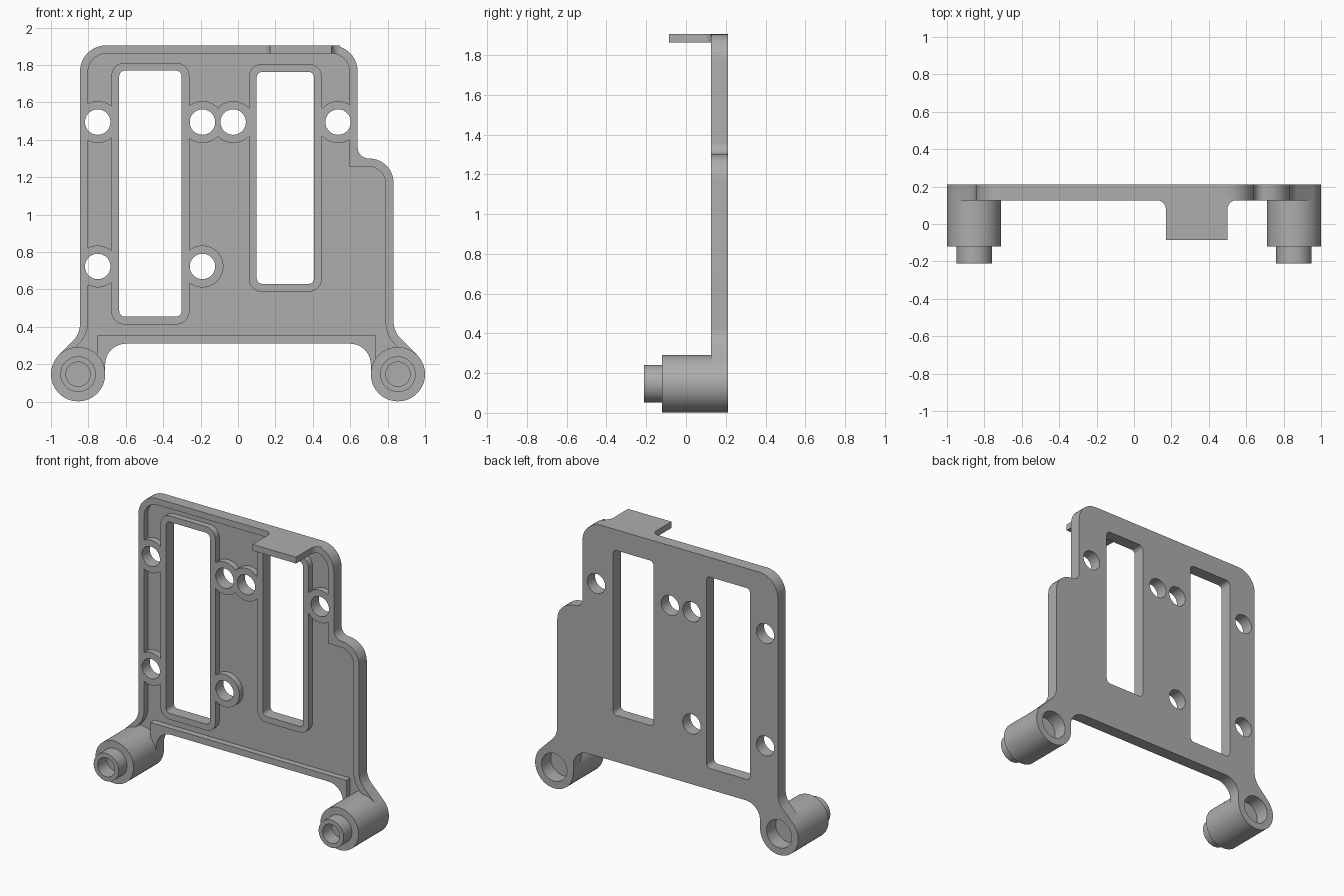
import bpy
import bmesh
import math
from mathutils import Vector, Matrix

if "Cube" in bpy.data.objects:
    bpy.data.objects.remove(bpy.data.objects["Cube"])

grey = bpy.data.materials.new("plain_grey")
grey.use_nodes = True
grey.diffuse_color = (0.42, 0.42, 0.42, 1)
grey.node_tree.nodes["Principled BSDF"].inputs["Base Color"].default_value = grey.diffuse_color

FRONT, FLOOR, BACK = 0.126, 0.168, 0.21
FOOT_X, FOOT_Z = 0.855, 0.147


def rounded(corners, steps=10):
    """Polygon from (x, y, radius) corners, each rounded by an arc."""
    pts = []
    for i, (x, y, r) in enumerate(corners):
        p = Vector((x, y))
        if r == 0:
            pts.append(p)
            continue
        u = (Vector(corners[i - 1][:2]) - p).normalized()
        v = (Vector(corners[(i + 1) % len(corners)][:2]) - p).normalized()
        t = r / math.tan(u.angle(v) / 2)
        c = p + (u + v).normalized() * math.hypot(r, t)
        d0, d1 = p + u * t - c, p + v * t - c
        turn = math.atan2(d0.x * d1.y - d0.y * d1.x, d0.dot(d1))
        pts += [c + Matrix.Rotation(turn * k / steps, 2) @ d0 for k in range(steps + 1)]
    return pts


def box(x0, x1, z0, z1, r):
    return rounded([(x0, z0, r), (x1, z0, r), (x1, z1, r), (x0, z1, r)])


def circle(x, z, r, n=64):
    return [Vector((x + r * math.cos(a), z + r * math.sin(a)))
            for a in (2 * math.pi * k / n for k in range(n))]


def prism(name, pts, lo, hi, axis="y"):
    """Extrude a flat profile along y (profile in xz) or z (profile in xy)."""
    def place(p, h):
        return (p.x, h, p.y) if axis == "y" else (p.x, p.y, h)
    bm = bmesh.new()
    rings = [[bm.verts.new(place(p, h)) for p in pts] for h in (lo, hi)]
    for ring in rings:
        bm.faces.new(ring)
    for i in range(len(pts)):
        bm.faces.new((rings[0][i - 1], rings[0][i], rings[1][i], rings[1][i - 1]))
    bmesh.ops.recalc_face_normals(bm, faces=bm.faces)
    mesh = bpy.data.meshes.new(name)
    bm.to_mesh(mesh)
    bm.free()
    mesh.materials.append(grey)
    ob = bpy.data.objects.new(name, mesh)
    bpy.context.collection.objects.link(ob)
    return ob


def combine(target, other, operation):
    """Apply a boolean and remove the helper."""
    mod = target.modifiers.new("bool", "BOOLEAN")
    mod.operation, mod.object, mod.solver = operation, other, "EXACT"
    bpy.context.view_layer.objects.active = target
    bpy.ops.object.modifier_apply(modifier=mod.name)
    bpy.data.objects.remove(other)


# Plate outline, running down into both feet
outline = rounded([
    (-0.845, 1.905, 0.14), (0.64, 1.905, 0.14), (0.64, 1.30, 0.06), (0.832, 1.30, 0.13),
    (0.832, 0.375, 0.13), (0.957, 0.25, 0), (FOOT_X, FOOT_Z, 0), (0.71, FOOT_Z, 0),
    (0.71, 0.31, 0.11), (-0.71, 0.31, 0.11), (-0.71, FOOT_Z, 0), (-FOOT_X, FOOT_Z, 0),
    (-0.957, 0.25, 0), (-0.845, 0.362, 0.13)])
plate = prism("mounting_plate", outline, FRONT, BACK)

# Shallow front pocket, leaving a rim around the edge
pocket = prism("pocket_cutter", rounded([
    (-0.802, 1.862, 0.1), (0.597, 1.862, 0.1), (0.597, 1.257, 0), (0.789, 1.257, 0.09),
    (0.789, 0.357, 0.16), (0.9, 0.246, 0), (FOOT_X, FOOT_Z, 0), (0.735, FOOT_Z, 0),
    (0.735, 0.354, 0), (-0.755, 0.354, 0), (-0.755, FOOT_Z, 0), (-FOOT_X, FOOT_Z, 0),
    (-0.913, 0.246, 0), (-0.802, 0.357, 0.16)]), FRONT - 0.1, FLOOR)

# Raised borders around slots and holes stay out of the pocket
slots = [(-0.635, -0.302, 0.455, 1.77), (0.1, 0.407, 0.63, 1.763)]
holes = [(-0.75, 1.495), (-0.19, 1.495), (-0.026, 1.495), (0.535, 1.495),
         (-0.75, 0.723), (-0.19, 0.723)]
W = 0.042
borders = [box(a - W, b + W, c - W, d + W, 0.07) for a, b, c, d in slots]
borders += [circle(x, z, 0.112) for x, z in holes]
for pts in borders:
    combine(pocket, prism("border", pts, FRONT - 0.2, BACK + 0.1), "DIFFERENCE")
combine(plate, pocket, "DIFFERENCE")

# Hollow feet with a narrower peg at the front
for s in (-1, 1):
    for r, lo, hi in ((0.145, -0.12, BACK), (0.095, -0.21, -0.1)):
        combine(plate, prism("foot", circle(s * FOOT_X, FOOT_Z, r), lo, hi), "UNION")
    for r, lo, hi in ((0.065, -0.3, -0.11), (0.096, 0.11, 0.3)):
        combine(plate, prism("bore", circle(s * FOOT_X, FOOT_Z, r), lo, hi), "DIFFERENCE")

# Top tab, flared where it meets the plate
tab = rounded([(0.17, -0.085, 0), (0.5, -0.085, 0), (0.5, FRONT, 0.045), (0.546, FRONT, 0),
               (0.5, 0.15, 0), (0.17, 0.15, 0), (0.124, FRONT, 0), (0.17, FRONT, 0.045)])
combine(plate, prism("tab", tab, 1.862, 1.905, "z"), "UNION")

# Through slots and screw holes
cuts = [box(*s, 0.03) for s in slots] + [circle(x, z, 0.068) for x, z in holes]
for pts in cuts:
    combine(plate, prism("cut", pts, -0.4, 0.4), "DIFFERENCE")

bpy.ops.object.select_all(action="DESELECT")
plate.select_set(True)
bpy.context.view_layer.objects.active = plate
bpy.ops.object.shade_smooth_by_angle(angle=math.radians(30))
